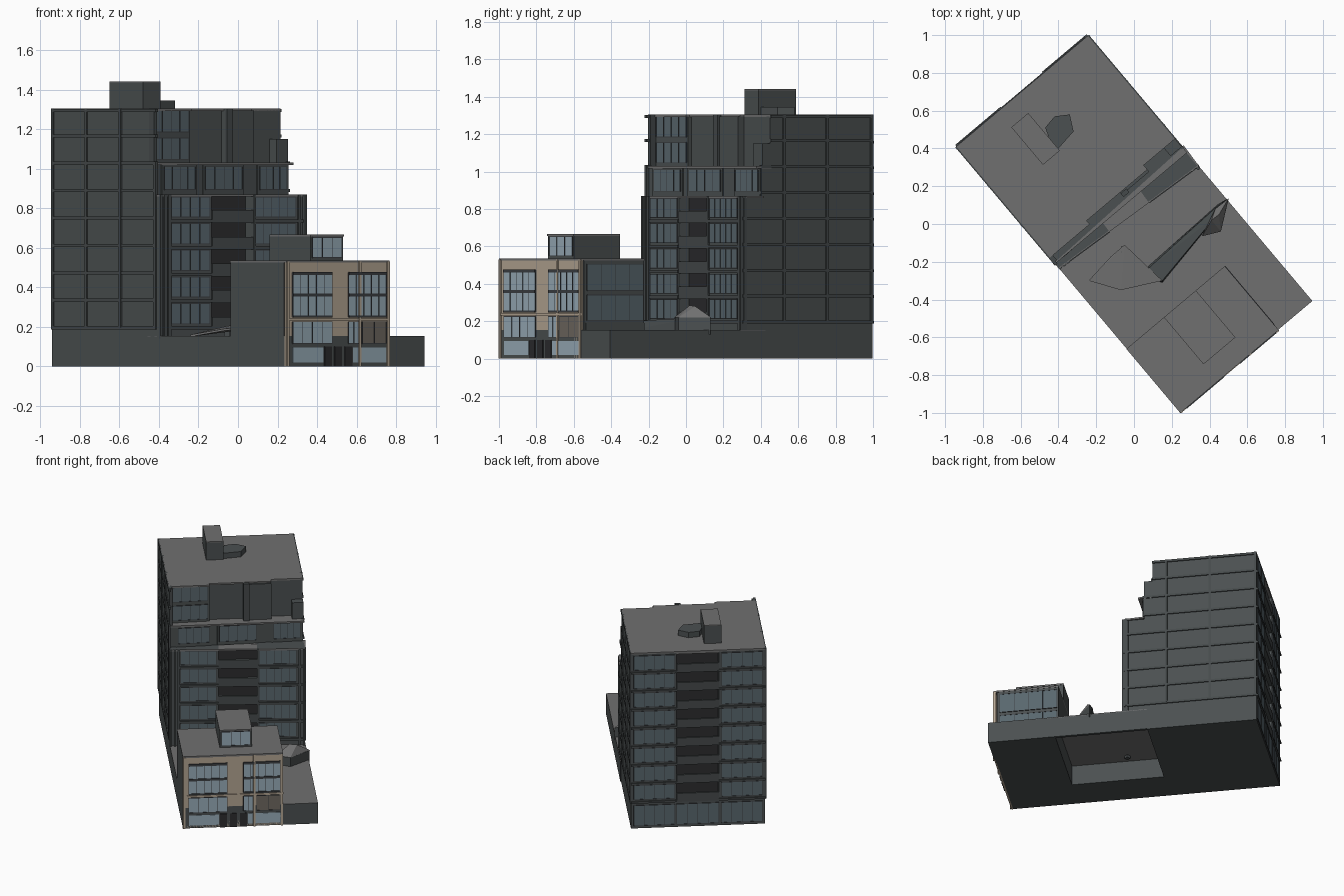
import bpy, bmesh, math
from mathutils import Vector, Matrix

if "Cube" in bpy.data.objects:
    bpy.data.objects.remove(bpy.data.objects["Cube"])

ROT = Matrix.Rotation(math.radians(40.1), 3, 'Z')
W, L = 0.455, 0.92           # half width and half length of the plot
FH = 0.1375                  # tower storey height
COL = {"wall": (.07, .08, .082), "roof": (.16, .16, .16), "rib": (.06, .068, .07),
       "glass": (.10, .135, .155), "frame": (.045, .05, .055), "dark": (.025, .025, .027),
       "beige": (.46, .38, .29), "pale": (.32, .42, .49), "brown": (.16, .14, .12)}
MATS, PARTS = {}, {}
for k, c in COL.items():
    MATS[k] = bpy.data.materials.new(k)
    MATS[k].diffuse_color = (*c, 1)


def part(name, mat):
    if name not in PARTS:
        PARTS[name] = (bmesh.new(), mat)
    return PARTS[name][0]


def prism(name, mat, pts, z0, z1):
    """Upright prism over a plan outline (anticlockwise)."""
    bm = part(name, mat)
    lo = [bm.verts.new(ROT @ Vector((x, y, z0))) for x, y in pts]
    hi = [bm.verts.new(ROT @ Vector((x, y, z1))) for x, y in pts]
    bm.faces.new(lo[::-1])
    bm.faces.new(hi)
    n = len(pts)
    for i in range(n):
        j = (i + 1) % n
        bm.faces.new((lo[i], lo[j], hi[j], hi[i]))


def box(name, mat, u0, u1, v0, v1, z0, z1):
    prism(name, mat, [(u0, v0), (u1, v0), (u1, v1), (u0, v1)], z0, z1)


def on(name, mat, face, s0, s1, d0, d1, z0, z1):
    """Box on a facade: s runs along it, d points outwards."""
    a, b = Vector(face[0]), Vector(face[1])
    t = (b - a).normalized()
    n = Vector((t.y, -t.x))
    prism(name, mat, [a + t*s + n*d for s, d in ((s0, d1), (s1, d1), (s1, d0), (s0, d0))], z0, z1)


def window(name, face, s0, s1, z0, z1, panes, glass="glass", d=0.0):
    on(name + "_glass", glass, face, s0, s1, d - .01, d + .003, z0, z1)
    for i in range(panes + 1):
        s = s0 + (s1 - s0) * i / panes
        on(name + "_frames", "frame", face, s - .0016, s + .0016, d - .01, d + .005, z0, z1)
    for z in (z0, z1):
        on(name + "_frames", "frame", face, s0, s1, d - .01, d + .005, z - .002, z + .002)


def hull(name, mat, pts):
    bm = part(name, mat)
    bmesh.ops.convex_hull(bm, input=[bm.verts.new(p) for p in pts])


# Podium, hollow below the middle
box("podium", "wall", -W, .46, -L, -.46, 0, .152)
box("podium", "wall", -W, -.2, -.46, .17, 0, .15)
box("podium", "wall", .44, .46, -.46, .17, 0, .15)
box("podium_deck", "roof", -W, .46, -L, .17, .145, .153)
box("tower_base", "wall", -W, W, .17, L, 0, .195)
box("tower_base_front", "wall", -W, W, .08, .17, .15, .195)

# Tower body: notched plan for balconies, two setbacks above
lf, rf = (-W, .08), (W, .02)
front = (lf, rf)
A, B = Vector(lf), Vector(rf)
t = (B - A).normalized()
inw = Vector((-t.y, t.x)) * .07
n0, n1 = A + t*.33, A + t*.59
ends = [(W, L), (.145, L), (.145, L - .07), (-.14, L - .07), (-.14, L), (-W, L)]
Z1, Z2, Z3 = .87, 1.03, 1.305
prism("tower_lower", "wall", [lf, n0, n0 + inw, n1 + inw, n1, rf] + ends, .195, Z1)
prism("tower_lower_foot", "wall", [lf, rf, (W, .1), (-W, .1)], .15, .195)
prism("tower_middle", "wall", [(-W, .115), (W, .145)] + ends, Z1, Z2)
prism("tower_upper", "wall", [(-W, .155), (-.18, .165), (-.18, .19), (.05, .19), (.05, .16),
                              (.24, .16), (.24, .205), (W, .205)] + ends, Z2, Z3 - .01)
box("tower_roof", "roof", -W, W, .205, L, Z3 - .012, Z3)
box("tower_roof", "roof", -W, -.18, .15, .205, Z3 - .012, Z3)
box("tower_roof", "roof", -.18, .24, .175, .205, Z3 - .012, Z3)
box("corner_fin", "rib", -W, -.435, .118, .17, Z2, Z3)
box("terrace_box", "wall", .38, .457, .15, .21, Z2, 1.15)
box("terrace_ledge", "roof", -W, .459, .108, .21, Z2 - .012, Z2)
on("terrace_ledge", "roof", front, -.002, .918, -.13, .006, Z1 - .012, Z1)

# Side walls: grid of ribs
left, right, back = ((-W, L), (-W, .1)), ((W, -.01), (W, L)), ((W, L), (-W, L))
for k in range(9):
    z = min(.195 + k * FH * 1.009, Z3 - .01)
    on("side_ribs", "rib", left, 0, .82, -.01, .007, z - .008, z + .008)
    s = .02 if z < .88 else .15 if z < 1.05 else .215
    on("side_ribs", "rib", right, s, .93, -.01, .007, z - .008, z + .008)
for s in (.008, .27, .54, .812):
    on("side_ribs", "rib", left, s - .008, s + .008, -.01, .008, .195, Z3 if s < .8 else Z2)
for s, top in ((.035, Z1), (.31, Z3), (.61, Z3), (.922, Z3)):
    on("side_ribs", "rib", right, s - .008, s + .008, -.01, .008, .195, top)

# Back facade: windows either side of stacked balconies
for k in range(8):
    z = .195 + k * FH
    window("back_left", back, .02, .295, z + .02, z + FH - .012, 4)
    window("back_right", back, .615, .89, z + .02, z + FH - .012, 4)
    on("back_balcony_recess", "dark", back, .31, .595, -.07, -.065, z, z + FH)
    on("back_balconies", "rib", back, .31, .595, -.07, .004, z - .008, z + .012)
    on("back_balconies", "dark", back, .31, .595, -.012, .004, z, z + .055)
    on("back_bands", "rib", back, 0, .31, -.01, .01, z - .007, z + .007)
    on("back_bands", "rib", back, .595, .91, -.01, .01, z - .007, z + .007)
box("back_balcony_roof", "roof", -.14, .145, L - .07, L, Z3 - .02, Z3)
for s0, s1 in ((.02, .295), (.31, .595), (.615, .89)):
    window("ground_back", back, s0, s1, .02, .17, 4)

# Front facade of the lower tower
for k in range(5):
    z = .195 + k * .135
    window("front_left", front, .075, .315, z + .02, z + .122, 4)
    window("front_right", front, .605, .855, z + .02, z + .122, 5)
    on("front_balcony_recess", "dark", front, .33, .59, -.07, -.065, z, z + .135)
    on("front_balconies", "rib", front, .33, .59, -.07, .006, z - .01, z + .012)
    on("front_balconies", "rib", front, .33, .59, -.012, .006, z, z + .055)
    on("front_bands", "rib", front, .07, .33, -.01, .01, z - .008, z + .008)
    on("front_bands", "rib", front, .59, .912, -.01, .01, z - .008, z + .008)
for s in (.008, .035, .06):
    on("front_fins", "rib", front, s - .008, s + .008, -.02, .012, .14, Z1)
on("front_fins", "rib", front, .59, .602, -.02, .01, .15, Z1)
on("front_fins", "rib", front, .87, .885, -.02, .01, .15, Z1)
on("front_corner_fin", "rib", front, .9, .914, -.02, .022, .15, Z1)

# Setback storeys: bay windows, then a glazed corner over two floors
mid = ((-W, .115), (W, .145))
for s0, s1, n in ((.06, .27, 4), (.34, .59, 4), (.71, .89, 4)):
    on("bay_boxes", "wall", mid, s0 - .015, s1 + .015, -.02, .006, Z1, Z2 - .01)
    window("bay", mid, s0, s1, Z1 + .025, Z2 - .02, n, d=.006)
top = ((-W, .155), (-.18, .165))
for z in (Z2, Z2 + FH):
    window("top_front", top, .025, .265, z + .018, z + FH - .012, 4)
box("top_pier", "rib", .05, .09, .145, .17, Z2, Z3)

# Roof plant rooms
box("plant_room", "wall", -.167, -.05, .55, .81, Z3, 1.435)
box("plant_roof", "roof", -.167, -.05, .55, .81, 1.434, 1.441)
iu = ROT.transposed()
prism("plant_annex", "wall", [(iu @ Vector((x, y, 0)))[:2] for x, y in
      ((-.43, .40), (-.40, .40), (-.32, .49), (-.34, .58), (-.42, .57), (-.47, .51))], Z3, 1.345)

# Low front building
E, BV = .222, -.48
box("annex_body", "wall", -W, E, -L + .02, BV, .15, .525)
box("annex_roof", "roof", -W - .002, E + .002, -L - .003, BV, .524, .536)
box("beige_front", "beige", -W - .002, E + .002, -L, -L + .012, 0, .53)
af = ((-W, -L), (E, -L))
for i, (s0, s1) in enumerate(((.04, .30), (.41, .66))):
    window("annex_upper", af, s0, s1, .25, .475, 5, "pale")
    for z, h in ((.36, .008), (.47, .008), (.252, .006)):
        on("annex_transoms", "frame", af, s0, s1, 0, .008, z - h, z + h)
    if i == 0:
        window("annex_lower", af, s0, s1, .115, .225, 4, "pale")
    else:
        window("annex_lower", af, s0, .48, .115, .225, 2, "pale")
        window("annex_lower_brown", af, .50, s1, .115, .225, 2, "brown")
on("shop_glass", "pale", af, .04, .245, 0, .003, .02, .095)
on("shop_glass", "pale", af, .44, .66, 0, .003, .02, .095)
for s in (.25, .317, .385):
    on("entrance_doors", "dark", af, s, s + .047, 0, .005, 0, .1)
for s in (.008, .483, .671):
    on("beige_piers", "beige", af, s - .007, s + .007, 0, .008, 0, .53)
on("beige_piers", "beige", af, 0, .68, 0, .006, .232, .243)

# Side glazing of the low building
side = ((E, -L), (E, BV))
for z0, z1 in ((.205, .34), (.365, .505)):
    window("annex_side", side, .04, .43, z0, z1, 4)
on("annex_side_base", "wall", side, .03, .44, -.01, .004, .15, .19)

# Roof pavilion
box("pavilion", "wall", -.195, .022, -.8, BV, .535, .66)
box("pavilion_roof", "roof", -.197, .024, -.805, BV, .657, .667)
window("pavilion_front", ((-.195, -.8), (.022, -.8)), .012, .205, .55, .652, 3, "pale")

# Folded canopies on the podium
hull("canopy_low", "wall", [(.04, -.28, .15), (.08, -.22, .15), (.44, .10, .15), (.49, .13, .15),
     (.15, -.31, .15), (.42, .02, .15), (.06, -.25, .2), (.15, -.3, .2), (.44, .05, .22), (.47, .12, .22)])
hull("canopy_hut", "wall", [(x, y, z) for x, y, h in ((.36, -.06, .22), (.46, -.04, .22), (.50, .13, .22),
     (.43, .08, .24)) for z in (.13, h)])
hull("canopy_hut_roof", "roof", [(.36, -.065, .22), (.46, -.04, .22), (.50, .135, .22), (.43, .08, .24),
     (.41, .02, .285), (.45, .05, .28)])
hull("canopy_plate", "roof", [(x, y, z + d) for x, y, z in ((-.24, -.30, .15), (-.12, -.17, .175),
     (-.05, -.11, .195), (.15, -.3, .2), (-.07, -.35, .18)) for d in (0, .01)])
hull("canopy_post", "rib", [(x, y, z) for x in (-.07, -.04) for y in (-.15, -.12) for z in (.125, .2)])

for name, (bm, mat) in PARTS.items():
    bmesh.ops.recalc_face_normals(bm, faces=bm.faces)
    me = bpy.data.meshes.new(name)
    bm.to_mesh(me)
    bm.free()
    me.materials.append(MATS[mat])
    bpy.context.collection.objects.link(bpy.data.objects.new(name, me))

for m in bpy.data.materials:
    if m.users and not m.is_grease_pencil:
        m.use_nodes = True
        m.node_tree.nodes["Principled BSDF"].inputs["Base Color"].default_value = m.diffuse_color
